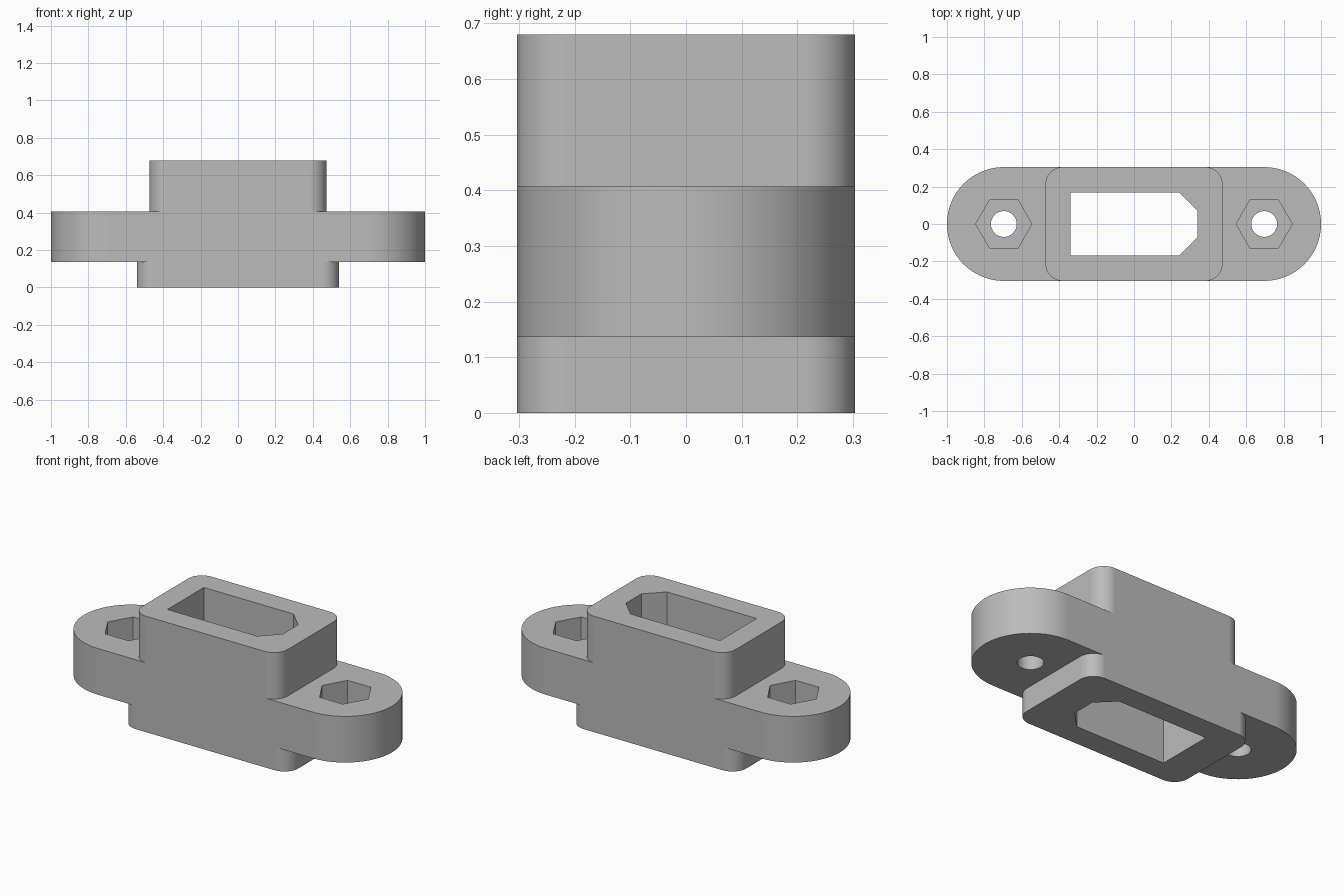
import bpy
import bmesh
from math import cos, sin, pi, radians

if "Cube" in bpy.data.objects:
    bpy.data.objects.remove(bpy.data.objects["Cube"], do_unlink=True)

HALF_WIDTH = 0.304
BASE_TOP, FLANGE_TOP, TOP = 0.136, 0.407, 0.68
HOLE_X = 1 - HALF_WIDTH
POCKET_DEPTH = 0.18

grey = bpy.data.materials.new("grey plastic")
grey.use_nodes = True
colour = (0.5, 0.5, 0.5, 1)
grey.diffuse_color = colour
grey.node_tree.nodes["Principled BSDF"].inputs["Base Color"].default_value = colour


def rounded(half_x, half_y, radius, steps):
    """Rectangle outline with round corners, counter-clockwise."""
    points = []
    for i, (sx, sy) in enumerate([(1, 1), (-1, 1), (-1, -1), (1, -1)]):
        for k in range(steps + 1):
            a = (i + k / steps) * pi / 2
            p = (sx * (half_x - radius) + radius * cos(a),
                 sy * (half_y - radius) + radius * sin(a))
            points.append(p)
    return points


def polygon(x, radius, sides):
    return [(x + radius * cos(2 * pi * i / sides), radius * sin(2 * pi * i / sides))
            for i in range(sides)]


def prism(name, outline, z0, z1):
    bm = bmesh.new()
    face = bm.faces.new([bm.verts.new((x, y, z0)) for x, y in outline])
    top = bmesh.ops.extrude_face_region(bm, geom=[face])["geom"]
    bmesh.ops.translate(bm, vec=(0, 0, z1 - z0),
                        verts=[v for v in top if isinstance(v, bmesh.types.BMVert)])
    bmesh.ops.remove_doubles(bm, verts=bm.verts, dist=0.0001)
    bmesh.ops.recalc_face_normals(bm, faces=bm.faces)
    mesh = bpy.data.meshes.new(name)
    bm.to_mesh(mesh)
    bm.free()
    mesh.materials.append(grey)
    obj = bpy.data.objects.new(name, mesh)
    bpy.context.collection.objects.link(obj)
    return obj


def combine(target, other, operation):
    bpy.context.view_layer.objects.active = target
    mod = target.modifiers.new("combine", 'BOOLEAN')
    mod.operation, mod.solver, mod.object = operation, 'EXACT', other
    bpy.ops.object.modifier_apply(modifier=mod.name)
    bpy.data.objects.remove(other, do_unlink=True)


# Solid body: long rounded flange between a lower and an upper block
body = prism("flanged_housing", rounded(1, HALF_WIDTH, HALF_WIDTH, 24), BASE_TOP, FLANGE_TOP)
combine(body, prism("lower_block", rounded(0.541, HALF_WIDTH, 0.09, 12), 0, BASE_TOP), 'UNION')
combine(body, prism("upper_block", rounded(0.473, HALF_WIDTH, 0.09, 12), FLANGE_TOP, TOP), 'UNION')

# Central opening, with two chamfered corners on the left side
hx, hy, c = 0.34, 0.169, 0.098
opening = [(-hx, -hy), (hx - c, -hy), (hx, c - hy), (hx, hy - c), (hx - c, hy), (-hx, hy)]
combine(body, prism("opening_cutter", opening, -0.1, 0.8), 'DIFFERENCE')

# Screw holes with hexagonal nut pockets
for side in (-1, 1):
    x = side * HOLE_X
    combine(body, prism("hole_cutter", polygon(x, 0.069, 48), 0, 0.6), 'DIFFERENCE')
    combine(body, prism("nut_cutter", polygon(x, 0.15, 6), FLANGE_TOP - POCKET_DEPTH, 0.6),
            'DIFFERENCE')

# Merge coplanar faces and shade
bm = bmesh.new()
bm.from_mesh(body.data)
bmesh.ops.remove_doubles(bm, verts=bm.verts, dist=0.0001)
bmesh.ops.dissolve_limit(bm, angle_limit=radians(0.5), verts=bm.verts, edges=bm.edges)
bm.to_mesh(body.data)
bm.free()
bpy.ops.object.select_all(action='DESELECT')
body.select_set(True)
bpy.context.view_layer.objects.active = body
bpy.ops.object.shade_smooth_by_angle(angle=radians(30))
normals = body.modifiers.new("weighted_normals", 'WEIGHTED_NORMAL')
normals.keep_sharp = True
